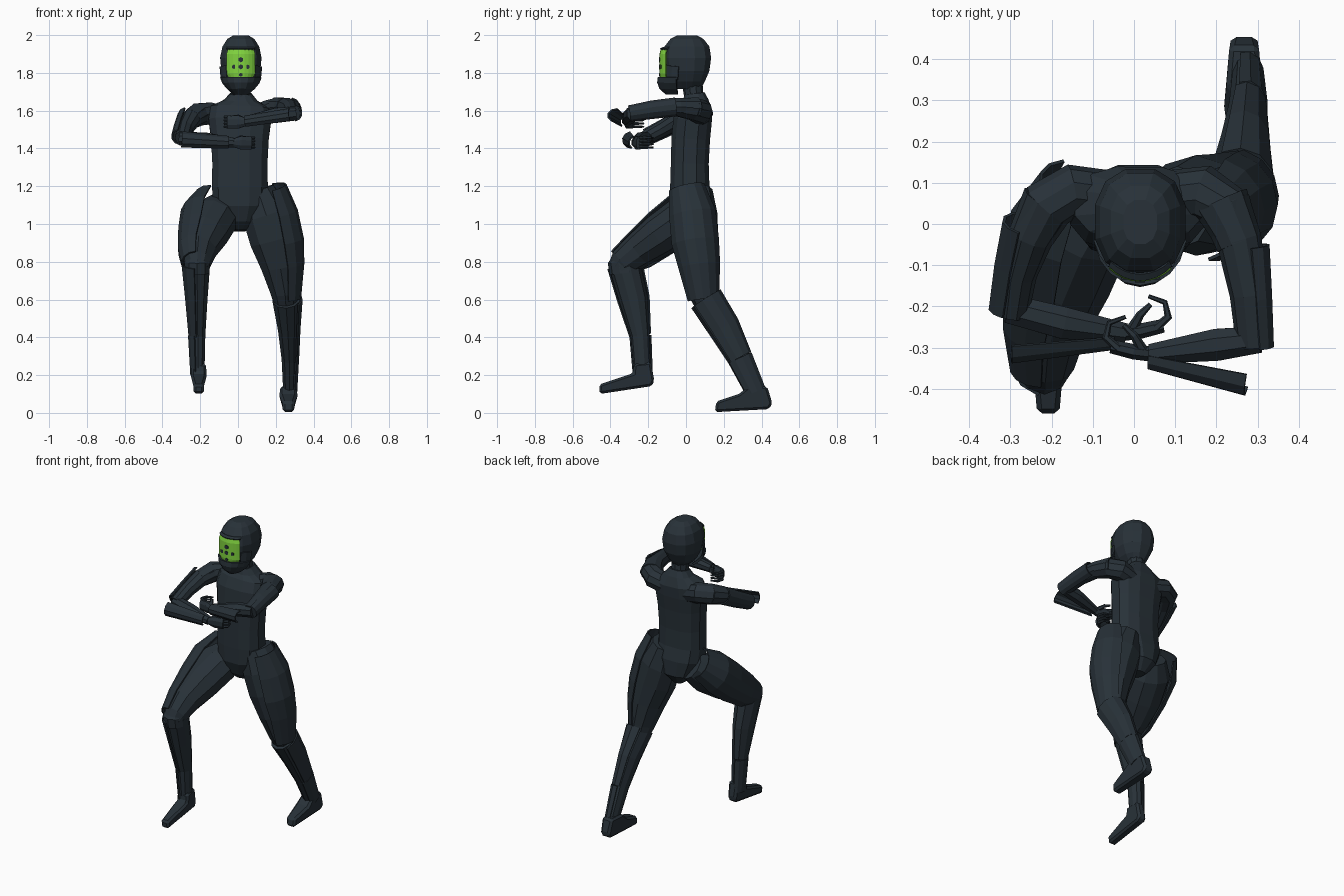
import bpy, bmesh, math
from mathutils import Vector


def mat(name, col):
    m = bpy.data.materials.new(name)
    m.diffuse_color = (*col, 1)
    return m


SUIT = mat("dark slate suit", (0.021, 0.031, 0.040))
GREEN = mat("visor green", (0.22, 0.66, 0.05))
X, Z = Vector((1, 0, 0)), Vector((0, 0, 1))


def finish(name, bm, m):
    bmesh.ops.recalc_face_normals(bm, faces=bm.faces)
    me = bpy.data.meshes.new(name)
    bm.to_mesh(me)
    bm.free()
    me.materials.append(m)
    ob = bpy.data.objects.new(name, me)
    bpy.context.collection.objects.link(ob)
    return ob


def loft(name, rings, ref=X, n=10, arc=None, power=1.0, m=SUIT, thick=0.008):
    """Skin rings (x, y, z, a, b) along a path; arc gives an open armour shell."""
    bm = bmesh.new()
    cs = [Vector(r[:3]) for r in rings]
    rows = []
    for i, r in enumerate(rings):
        t = (cs[min(i + 1, len(cs) - 1)] - cs[max(i - 1, 0)]).normalized()
        u = (ref - t * ref.dot(t)).normalized()
        v = t.cross(u)
        row = []
        for k in range(n):
            if arc:
                w = math.radians(arc[0] + (arc[1] - arc[0]) * k / (n - 1))
            else:
                w = math.tau * (k + 0.5) / n
            c, s = math.cos(w), math.sin(w)
            c = math.copysign(abs(c) ** power, c)
            s = math.copysign(abs(s) ** power, s)
            row.append(bm.verts.new(cs[i] + u * r[3] * c + v * r[4] * s))
        rows.append(row)
    for p, q in zip(rows, rows[1:]):
        for k in range(n - 1 if arc else n):
            j = (k + 1) % n
            bm.faces.new((p[k], p[j], q[j], q[k]))
    if not arc:
        bm.faces.new(rows[0])
        bm.faces.new(rows[-1])
    ob = finish(name, bm, m)
    if arc:
        s = ob.modifiers.new("thickness", 'SOLIDIFY')
        s.thickness = thick
        s.offset = 0
    return ob


def grow(rings, k):
    return [(x, y, z, a * k, b * k) for x, y, z, a, b in rings]


def foot(name, prof, xc, half, bevel):
    """Side profile (y, z) extruded across x, narrowed at toe and heel."""
    bm = bmesh.new()
    f = bm.faces.new([bm.verts.new((xc - half, y, z)) for y, z in prof])
    ext = bmesh.ops.extrude_face_region(bm, geom=[f])
    for e in ext["geom"]:
        if isinstance(e, bmesh.types.BMVert):
            e.co.x = xc + half
    ys = [p[0] for p in prof]
    mid, span = (max(ys) + min(ys)) / 2, (max(ys) - min(ys)) / 2
    for v in bm.verts:
        v.co.x = xc + (v.co.x - xc) * (1 - .35 * abs((v.co.y - mid) / span) ** 3)
    ob = finish(name, bm, SUIT)
    b = ob.modifiers.new("bevel", 'BEVEL')
    b.width = bevel
    b.segments = 1
    return ob


# torso and neck
loft("torso", [(.01, .04, .965, .04, .05), (.01, .045, 1.02, .10, .10), (.01, .03, 1.11, .145, .117),
               (.01, .02, 1.2, .152, .107), (.01, .02, 1.32, .15, .103), (.01, .025, 1.45, .157, .105),
               (.01, .035, 1.55, .17, .105), (.012, .05, 1.615, .16, .092), (.015, .05, 1.655, .09, .07),
               (.015, .045, 1.69, .058, .055)], n=12, power=.8)
loft("neck", [(.015, .05, 1.62, .065, .06), (.015, .04, 1.69, .054, .052), (.015, .03, 1.77, .054, .055)])

# helmet, jaw guard and visor
loft("helmet", [(.015, .005, 1.715, .045, .075), (.015, .005, 1.755, .08, .098), (.015, .005, 1.81, .106, .122),
                (.015, .005, 1.88, .113, .132), (.015, .005, 1.94, .1, .122), (.015, .005, 1.98, .073, .09),
                (.015, .005, 1.998, .042, .055)], n=12, power=.85)
loft("jaw_guard", [(.015, -.03, 1.69, .035, .072), (.015, -.03, 1.72, .07, .105),
                   (.015, -.03, 1.75, .095, .116), (.015, -.03, 1.778, .105, .112)],
     n=9, arc=(190, 350), thick=.014)
for s in (-1, 1):  # cheek guards beside the visor
    a = (195, 228) if s < 0 else (312, 345)
    loft("cheek_guard", [(.015, -.012, 1.76, .106, .122), (.015, -.005, 1.83, .113, .13)], n=3, arc=a)
loft("visor", [(.015, 0, 1.768, .095, .133), (.015, 0, 1.795, .115, .137), (.015, 0, 1.90, .118, .137),
               (.015, 0, 1.925, .105, .131)], n=9, arc=(231, 309), m=GREEN, thick=.006)
# thin dark rims around the visor edge
loft("visor_top_rim", [(.015, 0, 1.925, .112, .136), (.015, 0, 1.934, .105, .12)], n=9, arc=(228, 312))
# small dark sensor spots on the visor
for dx, z, r in [(0, 1.87, .014), (-.036, 1.832, .012), (0, 1.832, .013), (.036, 1.832, .012), (0, 1.79, .01)]:
    bpy.ops.mesh.primitive_cylinder_add(vertices=6, radius=r, depth=.008, rotation=(math.pi / 2, 0, 0),
                                        location=(.015 + dx, -.138 + abs(dx) * .2, z))
    o = bpy.context.object
    o.name = "visor_spot"
    o.data.materials.append(SUIT)

# rear leg (x > 0)
loft("rear_thigh", [(.105, .04, 1.18, .09, .10), (.15, .045, 1.05, .133, .122), (.19, .05, .92, .134, .12),
                    (.225, .068, .78, .107, .108), (.25, .095, .64, .08, .085), (.255, .12, .56, .06, .065)])
rear_shin = [(.255, .10, .60, .075, .085), (.265, .195, .45, .056, .08), (.272, .28, .29, .043, .062),
             (.272, .365, .11, .034, .05)]
loft("rear_shin", rear_shin)
loft("rear_thigh_plate", [(.155, .005, 1.19, .10, .095), (.185, .035, 1.05, .13, .125),
                          (.212, .05, .9, .135, .127), (.235, .07, .78, .113, .112),
                          (.245, .093, .6, .085, .083)], n=7, arc=(-75, 75))
loft("rear_shin_plate", grow(rear_shin[:3], 1.12), n=6, arc=(-120, 40))
loft("rear_ankle_plate", grow(rear_shin[2:], 1.15), n=6, arc=(-110, 50))
foot("rear_foot", [(.153, .004), (.44, .02), (.457, .05), (.43, .14), (.33, .14), (.28, .1), (.16, .06)],
     .267, .045, .012)

# forward leg (x < 0)
loft("front_thigh", [(-.08, .06, 1.09, .09, .09), (-.127, -.01, 1.03, .128, .12), (-.175, -.13, .945, .124, .115),
                     (-.208, -.25, .86, .095, .095), (-.215, -.335, .795, .073, .078),
                     (-.215, -.365, .765, .055, .055)])
front_shin = [(-.217, -.325, .785, .072, .084), (-.215, -.278, .6, .056, .076), (-.213, -.243, .41, .042, .05),
              (-.21, -.23, .2, .034, .045)]
loft("front_knee", [(-.217, -.335, .84, .05, .05), (-.217, -.332, .80, .07, .082), (-.217, -.325, .74, .07, .08)])
loft("front_shin", front_shin)
loft("front_thigh_plate", [(-.14, .09, 1.13, .09, .095), (-.172, -.01, 1.045, .13, .128),
                           (-.19, -.12, .955, .125, .127), (-.218, -.25, .855, .098, .107),
                           (-.222, -.355, .79, .075, .075)], n=7, arc=(92, 250))
loft("front_shin_plate", grow(front_shin[:3], 1.1), n=6, arc=(100, 270))
loft("front_ankle_plate", grow(front_shin[2:], 1.15), n=6, arc=(110, 260))
foot("front_foot", [(-.457, .1), (-.18, .142), (-.168, .17), (-.185, .27), (-.275, .26), (-.28, .21),
                    (-.31, .2), (-.46, .15)], -.208, .041, .012)

# arm on the x > 0 side
loft("left_shoulder", [(.08, .07, 1.57, .06, .06), (.17, .075, 1.595, .066, .068), (.225, .035, 1.61, .062, .065),
                       (.255, -.05, 1.62, .05, .055)], ref=Z)
loft("left_upper_arm", [(.21, .055, 1.612, .06, .07), (.255, -.04, 1.62, .05, .055), (.28, -.17, 1.61, .045, .048),
                        (.29, -.295, 1.585, .04, .042)], ref=Z)
loft("left_upper_arm_plate", [(.275, -.055, 1.62, .047, .052), (.287, -.18, 1.605, .046, .046),
                              (.297, -.3, 1.585, .04, .04)], ref=Z, n=6, arc=(190, 350))
loft("left_forearm", [(.305, -.28, 1.585, .04, .035), (.2, -.293, 1.575, .043, .042),
                      (.04, -.315, 1.545, .027, .026)], ref=Z, n=8)
loft("left_forearm_plate", [(.278, -.365, 1.575, .035, .05), (.04, -.32, 1.54, .03, .03)],
     ref=Z, n=5, arc=(220, 360))

# arm on the x < 0 side
loft("right_shoulder", [(-.06, .07, 1.56, .06, .06), (-.15, .08, 1.585, .062, .065),
                        (-.21, .045, 1.58, .062, .066), (-.25, -.03, 1.555, .053, .055)], ref=Z)
loft("right_upper_arm", [(-.205, .055, 1.585, .058, .068), (-.25, -.03, 1.555, .052, .055),
                         (-.28, -.12, 1.505, .045, .045), (-.295, -.215, 1.455, .04, .04)], ref=Z)
loft("right_upper_arm_plate", [(-.265, -.0, 1.57, .052, .052), (-.288, -.1, 1.515, .048, .048),
                               (-.307, -.21, 1.46, .043, .043)], ref=Z, n=6, arc=(10, 170))
loft("right_forearm", [(-.305, -.205, 1.452, .04, .038), (-.17, -.24, 1.445, .042, .042),
                       (-.02, -.265, 1.43, .027, .026)], ref=Z, n=8)
loft("right_forearm_plate", [(-.3, -.287, 1.445, .043, .048), (-.05, -.27, 1.43, .033, .032)],
     ref=Z, n=5, arc=(10, 150))


# hands: palm, four curled fingers and a thumb; s is the pointing direction in x
def hand(side, x, y, z, s):
    loft(side + "_palm", [(x, y, z, .024, .02), (x + s * .04, y + .005, z, .038, .02),
                          (x + s * .095, y + .018, z - .002, .036, .018)], ref=Z, n=8)
    for i in range(4):
        h = z + .026 - i * .017
        loft(side + "_finger", [(x + s * .078, y + .013, h, .010, .011), (x + s * .108, y + .04, h, .009, .01),
                                (x + s * .1, y + .075, h, .007, .007), (x + s * .06, y + .09, h, .005, .005)],
             ref=Z, n=6)
    loft(side + "_thumb", [(x + s * .02, y + .01, z + .015, .014, .014), (x + s * .04, y + .045, z + .03, .01, .01),
                           (x + s * .065, y + .07, z + .03, .006, .006)], ref=Z, n=6)


hand("left", .04, -.315, 1.54, -1)
hand("right", -.025, -.265, 1.43, 1)
